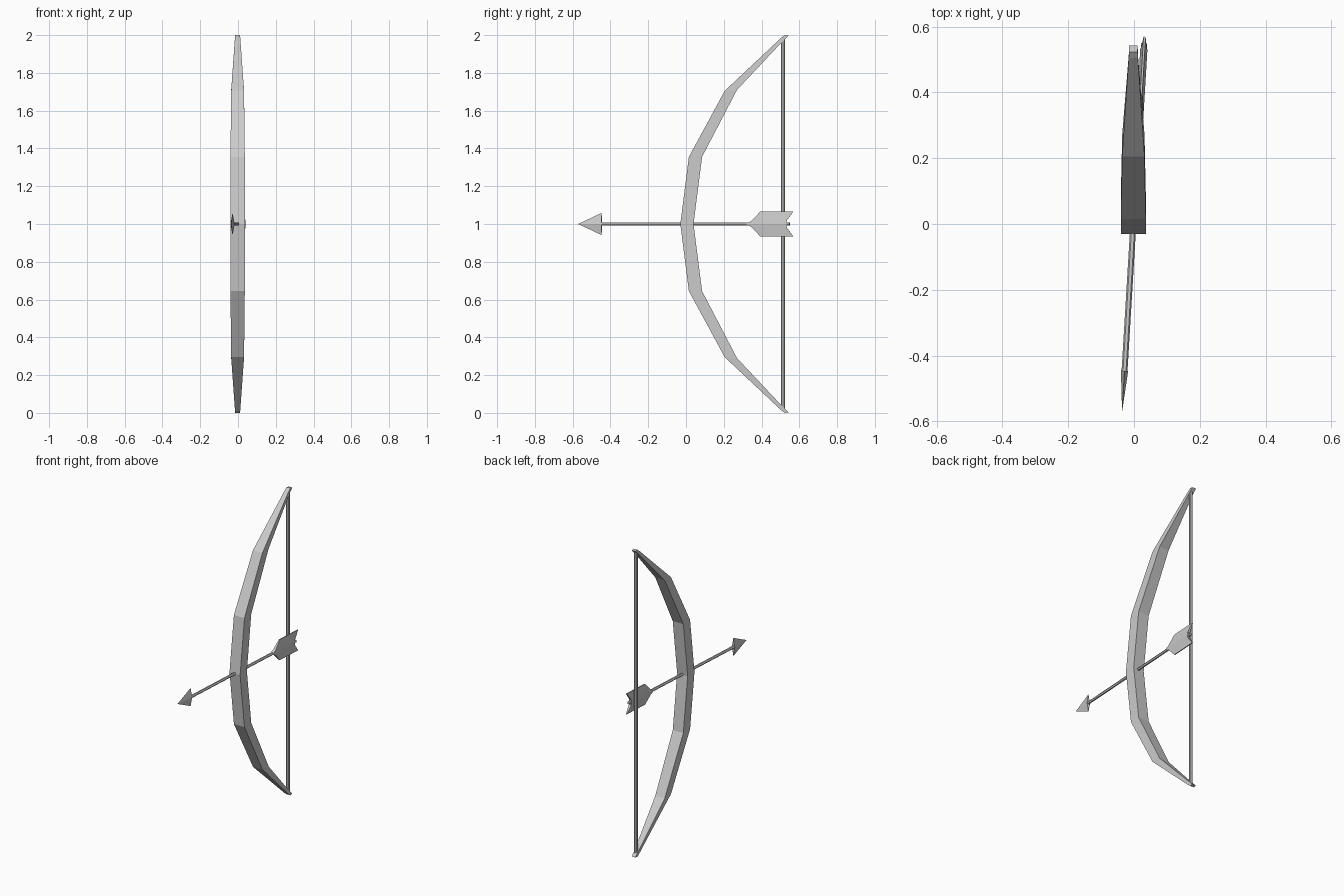
import bpy, bmesh, math
from mathutils import Vector

if "Cube" in bpy.data.objects:
    bpy.data.objects.remove(bpy.data.objects["Cube"])


def make_object(name, bm, location=(0, 0, 0), turn=0.0):
    bmesh.ops.recalc_face_normals(bm, faces=bm.faces)
    mesh = bpy.data.meshes.new(name)
    bm.to_mesh(mesh)
    bm.free()
    obj = bpy.data.objects.new(name, mesh)
    obj.location = location
    obj.rotation_euler.z = turn
    bpy.context.collection.objects.link(obj)
    return obj


def loft(rings, cap_start=True):
    bm = bmesh.new()
    loops = [[bm.verts.new(p) for p in ring] for ring in rings]
    n = len(loops[0])
    for a, b in zip(loops, loops[1:]):
        for i in range(n):
            j = (i + 1) % n
            bm.faces.new((a[i], a[j], b[j], b[i]))
    if cap_start:
        bm.faces.new(loops[0])
    bm.faces.new(loops[-1])
    return bm


def mirror_z(obj):
    mod = obj.modifiers.new("mirror", 'MIRROR')
    mod.use_axis = (False, False, True)


def circle(y, r, n=6):
    return [(r * math.cos(2 * math.pi * i / n), y, r * math.sin(2 * math.pi * i / n))
            for i in range(n)]


# Bow limb: front edge (y, z), back edge (y, z), half width; mirrored below the grip
stations = [
    (-0.03, 0.0, 0.04, 0.0, 0.038),
    (0.015, 0.355, 0.085, 0.355, 0.038),
    (0.205, 0.705, 0.27, 0.71, 0.034),
    (0.505, 0.987, 0.513, 0.968, 0.014),
    (0.523, 1.0, 0.543, 0.997, 0.013),
]
rings = [[(-w, fy, fz), (w, fy, fz), (w, by, bz), (-w, by, bz)]
         for fy, fz, by, bz, w in stations]
bow = make_object("bow_limbs", loft(rings, cap_start=False), (-0.002, 0, 1))
mirror_z(bow)

# String
bpy.ops.mesh.primitive_cylinder_add(vertices=8, radius=0.011, depth=1.96,
                                    location=(0, 0.514, 1))
bpy.context.object.name = "bow_string"

# Arrow parts share one origin and a slight turn across the bow
TURN = -math.atan(0.06)
ORIGIN = (-0.002, 0, 1)

make_object("arrow_shaft", loft([circle(-0.46, 0.009), circle(0.55, 0.009)]), ORIGIN, TURN)

# Flat pointed arrowhead
bm = bmesh.new()
tip = bm.verts.new((0, -0.572, 0))
base = [bm.verts.new((x, -0.447, z)) for x, z in
        ((0.011, 0), (0, 0.059), (-0.011, 0), (0, -0.059))]
bm.faces.new(base)
for i in range(4):
    bm.faces.new((base[i], base[(i + 1) % 4], tip))
make_object("arrow_head", bm, ORIGIN, TURN)

# Feather vanes: thick at the shaft, thin at the outer edge
inner = [(0.31, 0.0), (0.55, 0.0)]
outer = [(0.35, 0.018), (0.395, 0.067), (0.57, 0.067), (0.533, 0.018)]
bm = bmesh.new()
sides = []
for s in (1, -1):
    pts = [(0.32, 0.0, 0.011), (0.35, 0.018, 0.009), (0.395, 0.067, 0.003),
           (0.57, 0.067, 0.003), (0.533, 0.018, 0.009), (0.533, 0.0, 0.011)]
    v = [bm.verts.new((s * t, y, z)) for y, z, t in pts]
    bm.faces.new((v[0], v[1], v[4], v[5]))
    bm.faces.new((v[1], v[2], v[3], v[4]))
    sides.append(v)
for i in range(5):
    a, b = sides
    bm.faces.new((a[i], a[i + 1], b[i + 1], b[i]))
vanes = make_object("arrow_fletching", bm, ORIGIN, TURN)
mirror_z(vanes)
